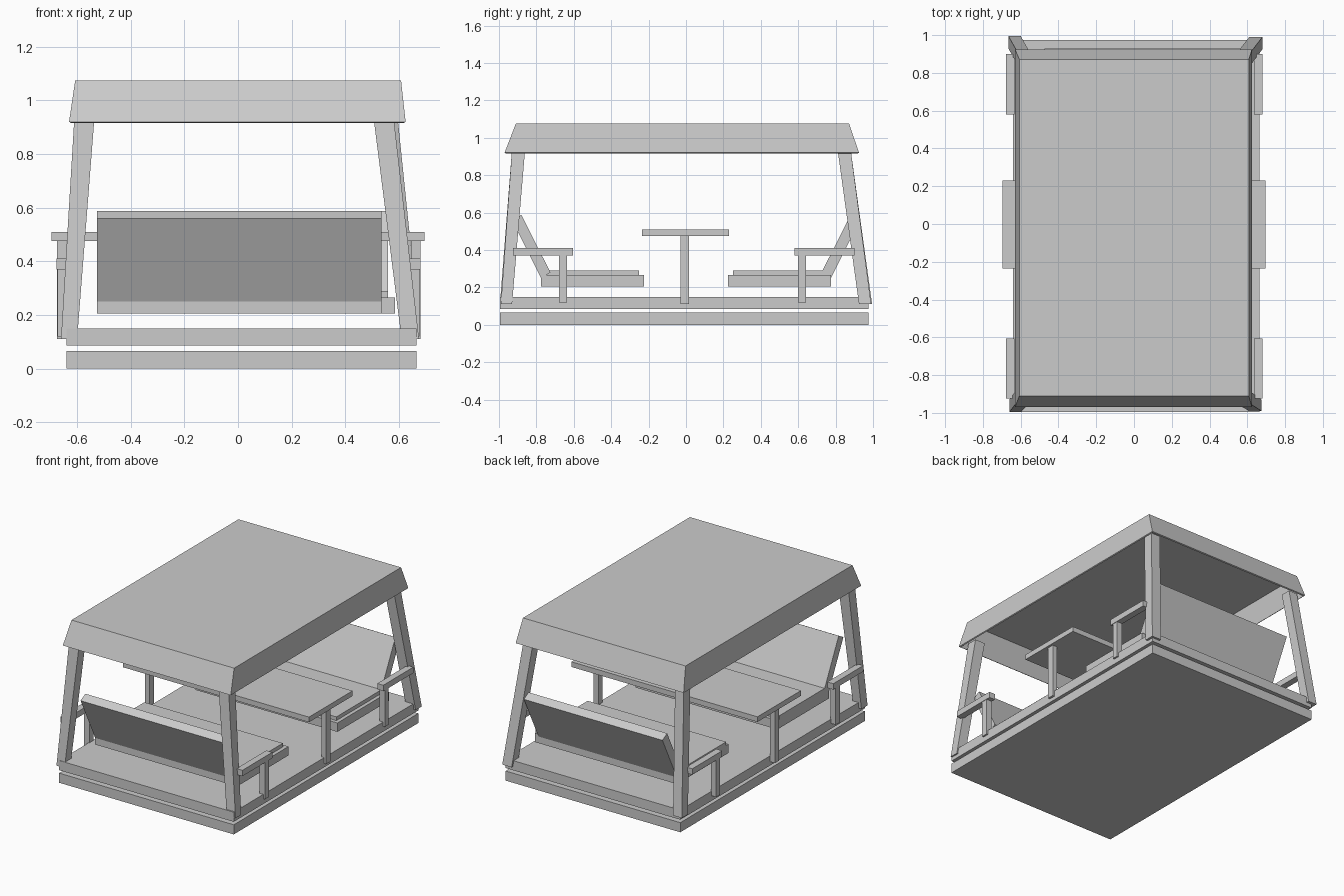
import bpy, bmesh

if "Cube" in bpy.data.objects:
    bpy.data.objects.remove(bpy.data.objects["Cube"])


def mesh_object(name, verts, faces):
    me = bpy.data.meshes.new(name)
    me.from_pydata(verts, [], faces)
    bm = bmesh.new()
    bm.from_mesh(me)
    bmesh.ops.recalc_face_normals(bm, faces=bm.faces)
    bm.to_mesh(me)
    bm.free()
    ob = bpy.data.objects.new(name, me)
    bpy.context.collection.objects.link(ob)
    return ob


def frustum(name, low, high, z0, z1):
    """Box with separate bottom and top rectangles (x0, x1, y0, y1)."""
    def ring(r, z):
        x0, x1, y0, y1 = r
        return [(x0, y0, z), (x1, y0, z), (x1, y1, z), (x0, y1, z)]
    sides = [(i, (i + 1) % 4, 4 + (i + 1) % 4, 4 + i) for i in range(4)]
    return mesh_object(name, ring(low, z0) + ring(high, z1),
                       [(3, 2, 1, 0), (4, 5, 6, 7)] + sides)


def box(name, x0, x1, y0, y1, z0, z1):
    return frustum(name, (x0, x1, y0, y1), (x0, x1, y0, y1), z0, z1)


def extrude_x(name, profile, x0, x1):
    """Extrude a (y, z) profile along x."""
    n = len(profile)
    verts = [(x, y, z) for x in (x0, x1) for y, z in profile]
    faces = [tuple(range(n)), tuple(range(n, 2 * n))]
    faces += [(i, (i + 1) % n, n + (i + 1) % n, n + i) for i in range(n)]
    return mesh_object(name, verts, faces)


# base and swinging floor
box("base", -0.64, 0.665, -0.995, 0.975, 0, 0.065)
box("floor", -0.64, 0.665, -0.995, 0.975, 0.085, 0.15)

# leaning corner posts
post = {
    "front_left": ((-0.66, -0.60, -0.995, -0.93), (-0.61, -0.535, -0.93, -0.86)),
    "front_right": ((0.61, 0.675, -0.99, -0.93), (0.505, 0.58, -0.93, -0.86)),
    "back_left": ((-0.665, -0.60, 0.93, 0.995), (-0.60, -0.535, 0.81, 0.88)),
    "back_right": ((0.61, 0.68, 0.925, 0.99), (0.525, 0.595, 0.81, 0.88)),
}
for key, (low, high) in post.items():
    frustum("post_" + key, low, high, 0.11, 0.94)

# hollow canopy roof, open underneath
roof = frustum("roof", (-0.63, 0.625, -0.97, 0.925),
               (-0.607, 0.608, -0.91, 0.872), 0.92, 1.075)
bm = bmesh.new()
bm.from_mesh(roof.data)
bm.faces.ensure_lookup_table()
bmesh.ops.delete(bm, geom=[min(bm.faces, key=lambda f: f.calc_center_median().z)],
                 context='FACES_ONLY')
bm.to_mesh(roof.data)
bm.free()
shell = roof.modifiers.new("shell", 'SOLIDIFY')
shell.thickness = 0.012
shell.offset = -1

# table with two side legs
box("table_top", -0.695, 0.695, -0.235, 0.23, 0.475, 0.51)
for side, x0, x1 in (("left", -0.675, -0.64), ("right", 0.645, 0.68)):
    box("table_leg_" + side, x0, x1, -0.03, 0.015, 0.11, 0.48)

# facing benches and armrests
for end, s, x0, x1 in (("front", -1, -0.525, 0.535), ("back", 1, -0.475, 0.585)):
    def span(a, b):
        return sorted((s * a, s * b))
    box("seat_frame_" + end, x0, x1, *span(0.225, 0.775), 0.205, 0.265)
    box("seat_cushion_" + end, x0, x1 - 0.025, *span(0.25, 0.745), 0.265, 0.29)
    extrude_x("backrest_" + end,
              [(s * y, z) for y, z in ((0.725, 0.28), (0.775, 0.25),
                                       (0.93, 0.56), (0.88, 0.588))],
              x0, x1 - (0.025 if s > 0 else 0))
    for side, a0, a1 in (("left", -0.677, -0.632), ("right", 0.635, 0.68)):
        tag = f"_{end}_{side}"
        arm = span(0.605, 0.925) if s < 0 else span(0.58, 0.9)
        leg = span(0.635, 0.68) if s < 0 else span(0.6, 0.642)
        box("armrest" + tag, a0, a1, *arm, 0.37, 0.41)
        box("armrest_leg" + tag, a0 + 0.003, a1 - 0.003, *leg, 0.12, 0.37)
